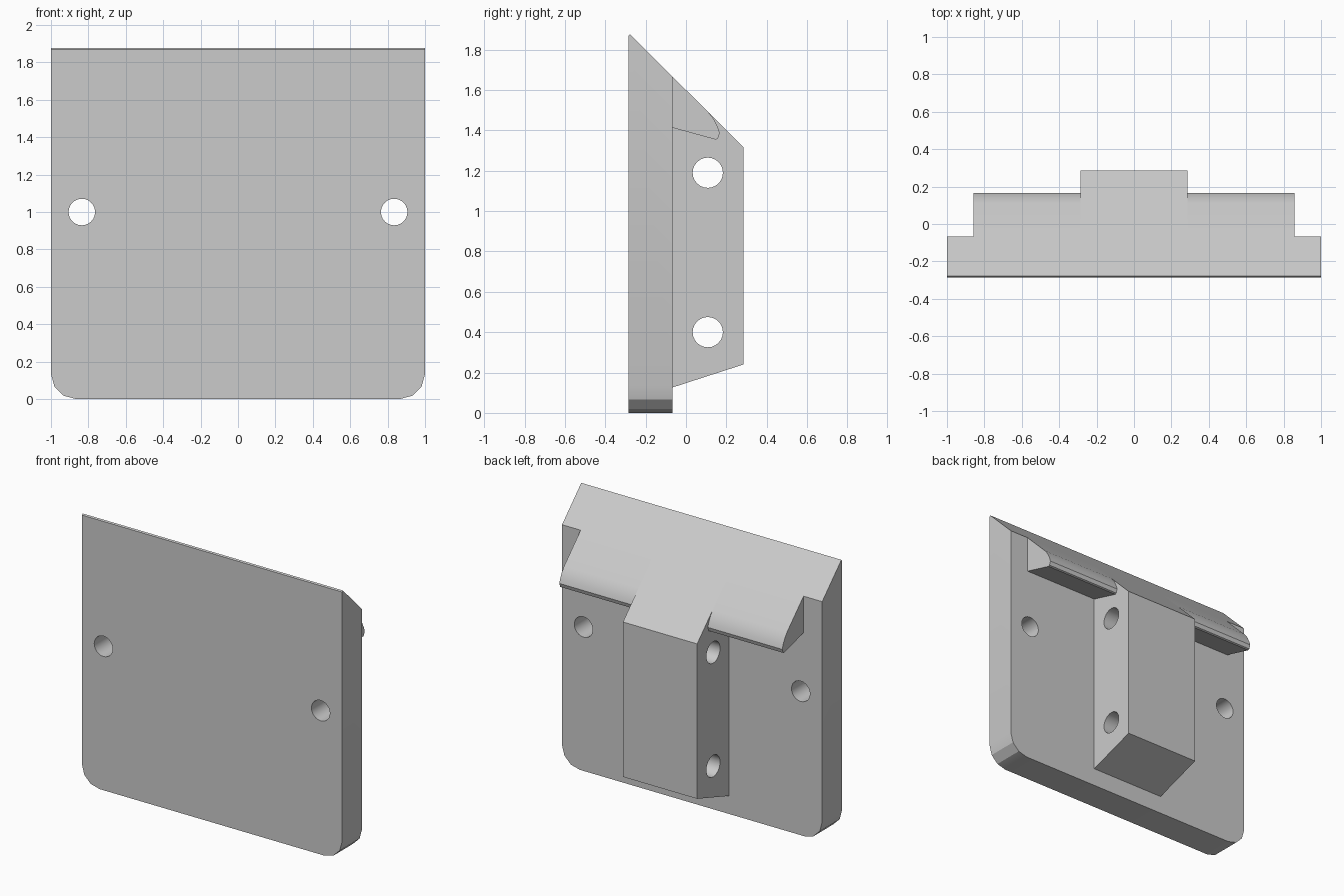
import bpy, bmesh
from math import pi, sin, cos
from mathutils import Matrix

cube = bpy.data.objects.get("Cube")
if cube:
    bpy.data.objects.remove(cube, do_unlink=True)

grey = bpy.data.materials.new("plain grey")
grey.use_nodes = True
colour = (0.6, 0.6, 0.6, 1)
grey.diffuse_color = colour
grey.node_tree.nodes["Principled BSDF"].inputs["Base Color"].default_value = colour

FRONT, BACK, DEEP = -0.285, -0.067, 0.285


def slope(y):
    """Height of the slanted top at depth y."""
    return 1.6 - y * 0.995


def add_object(name, bm):
    bmesh.ops.recalc_face_normals(bm, faces=bm.faces)
    mesh = bpy.data.meshes.new(name)
    bm.to_mesh(mesh)
    bm.free()
    mesh.materials.append(grey)
    obj = bpy.data.objects.new(name, mesh)
    bpy.context.collection.objects.link(obj)
    return obj


def prism(name, profile, x0, x1):
    """Extrude a (y, z) profile from x0 to x1."""
    bm = bmesh.new()
    face = bm.faces.new([bm.verts.new((x0, y, z)) for y, z in profile])
    new = bmesh.ops.extrude_face_region(bm, geom=[face])["geom"]
    verts = [v for v in new if isinstance(v, bmesh.types.BMVert)]
    bmesh.ops.translate(bm, verts=verts, vec=(x1 - x0, 0, 0))
    return add_object(name, bm)


def drill(obj, centre, radius, axis):
    """Cut a round through hole along the given axis."""
    bm = bmesh.new()
    turn = Matrix.Rotation(pi / 2, 4, "X" if axis == "Y" else "Y")
    bmesh.ops.create_cone(bm, cap_ends=True, segments=24, radius1=radius,
                          radius2=radius, depth=1,
                          matrix=Matrix.Translation(centre) @ turn)
    cutter = add_object("hole_cutter", bm)
    cutter.hide_render = True
    mod = obj.modifiers.new("hole", "BOOLEAN")
    mod.operation, mod.solver, mod.object = "DIFFERENCE", "EXACT", cutter
    bpy.context.view_layer.objects.active = obj
    bpy.ops.object.modifier_apply(modifier=mod.name)
    bpy.data.objects.remove(cutter, do_unlink=True)


# Back plate with slanted top, blunted front edge and rounded lower corners
plate = prism("plate", [(FRONT, 0), (BACK, 0), (BACK, slope(BACK)),
                        (-0.278, slope(-0.278)), (FRONT, 1.868)], -1, 1)
bm = bmesh.new()
bm.from_mesh(plate.data)
corners = [e for e in bm.edges if all(v.co.z < 0.01 for v in e.verts)
           and abs(e.verts[0].co.x - e.verts[1].co.x) < 0.01]
bmesh.ops.bevel(bm, geom=corners, offset=0.135, segments=3, profile=0.5,
                affect="EDGES")
bm.to_mesh(plate.data)
bm.free()
for x in (-0.835, 0.835):
    drill(plate, (x, -0.17, 1.0), 0.071, "Y")

# Central mounting block
block = prism("mounting_block", [(BACK, 0.126), (DEEP, 0.24), (DEEP, slope(DEEP)),
                                 (BACK, slope(BACK))], -0.285, 0.285)
for z in (0.4, 1.19):
    drill(block, (0, 0.108, z), 0.075, "X")

# Hooked lips on both sides of the block
hook = [(BACK, 1.413), (0.148, 1.354), (0.158, 1.359), (0.167, 1.386),
        (0.158, 1.415), (0.138, 1.455), (0.112, slope(0.112)), (BACK, slope(BACK))]
lips = [prism("left_lip", hook, 0.285, 0.857),
        prism("right_lip", hook, -0.857, -0.285)]

# Smooth the curved walls and keep the edges sharp
bpy.ops.object.select_all(action="DESELECT")
for obj in [plate, block] + lips:
    obj.select_set(True)
bpy.context.view_layer.objects.active = plate
bpy.ops.object.shade_smooth_by_angle(angle=pi / 9)
